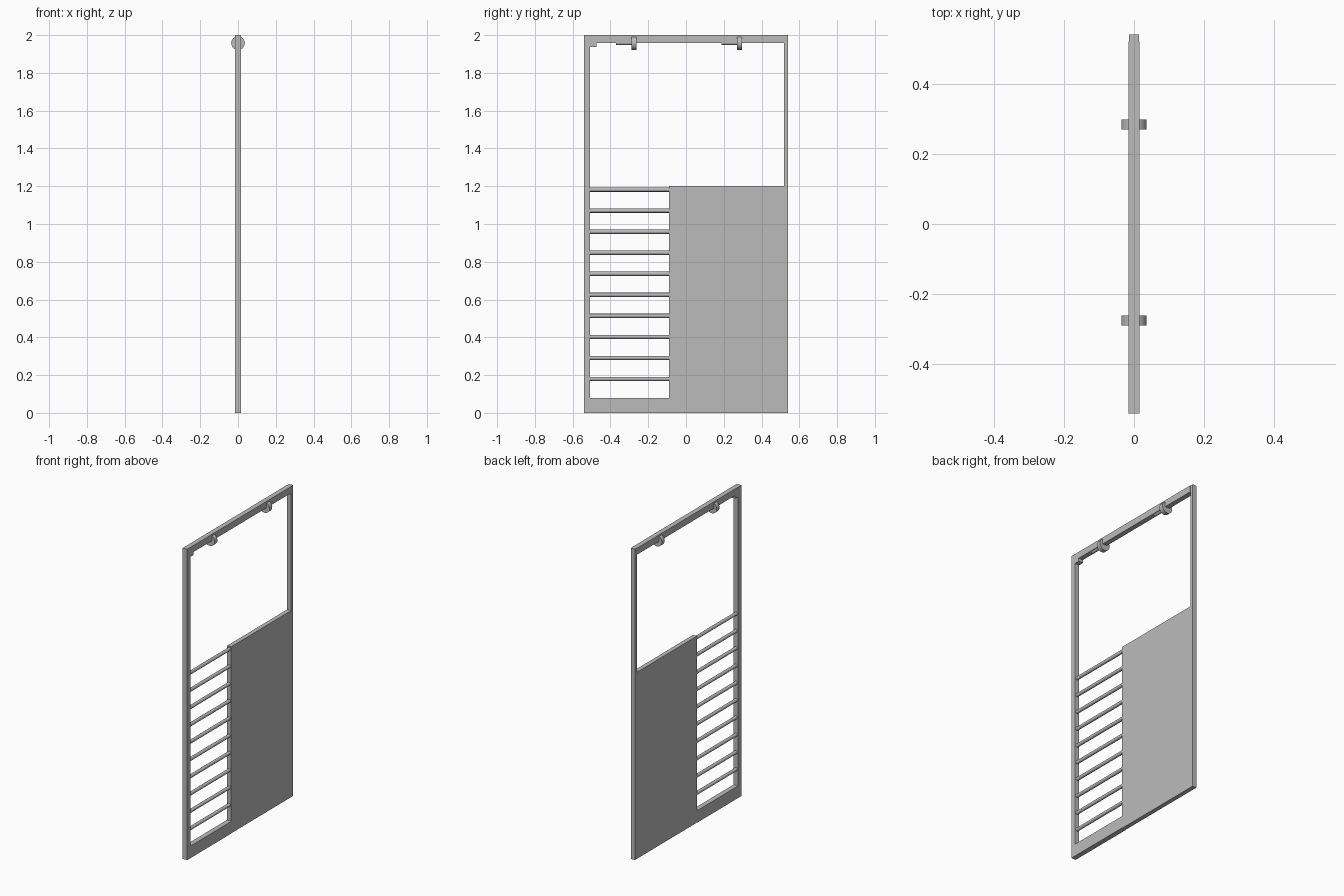
import bpy
import bmesh
from math import pi
from mathutils import Matrix

cube = bpy.data.objects.get("Cube")
if cube:
    bpy.data.objects.remove(cube, do_unlink=True)

grey = bpy.data.materials.new("plain grey")
grey.use_nodes = True
colour = (0.5, 0.5, 0.5, 1)
grey.diffuse_color = colour
grey.node_tree.nodes["Principled BSDF"].inputs["Base Color"].default_value = colour


def finish(name, bm):
    mesh = bpy.data.meshes.new(name)
    bmesh.ops.recalc_face_normals(bm, faces=bm.faces)
    bm.to_mesh(mesh)
    bm.free()
    mesh.materials.append(grey)
    obj = bpy.data.objects.new(name, mesh)
    bpy.context.collection.objects.link(obj)
    return obj


def slab(name, outline, half):
    """Extrude a (y, z) outline across the thickness."""
    bm = bmesh.new()
    face = bm.faces.new([bm.verts.new((-half, y, z)) for y, z in outline])
    new = bmesh.ops.extrude_face_region(bm, geom=[face])["geom"]
    verts = [v for v in new if isinstance(v, bmesh.types.BMVert)]
    bmesh.ops.translate(bm, vec=(2 * half, 0, 0), verts=verts)
    return finish(name, bm)


def rod(name, y0, y1, z, radius, sides, tip=None):
    """Cylinder along y, with an optional narrower end at y0."""
    bm = bmesh.new()
    place = Matrix.Translation((0, (y0 + y1) / 2, z)) @ Matrix.Rotation(pi / 2, 4, "X")
    bmesh.ops.create_cone(bm, cap_ends=True, segments=sides, radius1=radius,
                          radius2=tip or radius, depth=y1 - y0, matrix=place)
    obj = finish(name, bm)
    bpy.ops.object.select_all(action="DESELECT")
    obj.select_set(True)
    bpy.context.view_layer.objects.active = obj
    bpy.ops.object.shade_smooth_by_angle()
    return obj


# Front post, top rail with its corner stop, and sill as one channel
slab("frame", [(-0.54, 0), (-0.09, 0), (-0.09, 0.078), (-0.508, 0.078),
               (-0.508, 1.938), (-0.475, 1.938), (-0.475, 1.958),
               (0.52, 1.958), (0.52, 2), (-0.54, 2)], 0.016)

# Solid lower panel and the slim rear post rising from it
slab("panel_and_rear_post", [(-0.09, 0), (0.54, 0), (0.54, 2), (0.52, 2),
                             (0.52, 1.2), (-0.09, 1.2)], 0.014)

# Ladder of round rungs beside the panel
for i in range(10):
    rod(f"rung_{i + 1}", -0.515, -0.085, 0.18 + i * 0.1113, 0.011, 16)

# Rollers and their axles under the top rail
for label, y in (("front", -0.275), ("rear", 0.283)):
    rod(f"{label}_roller", y - 0.014, y + 0.014, 1.958, 0.036, 32)
    rod(f"{label}_axle", y - 0.095, y, 1.959, 0.011, 16)
